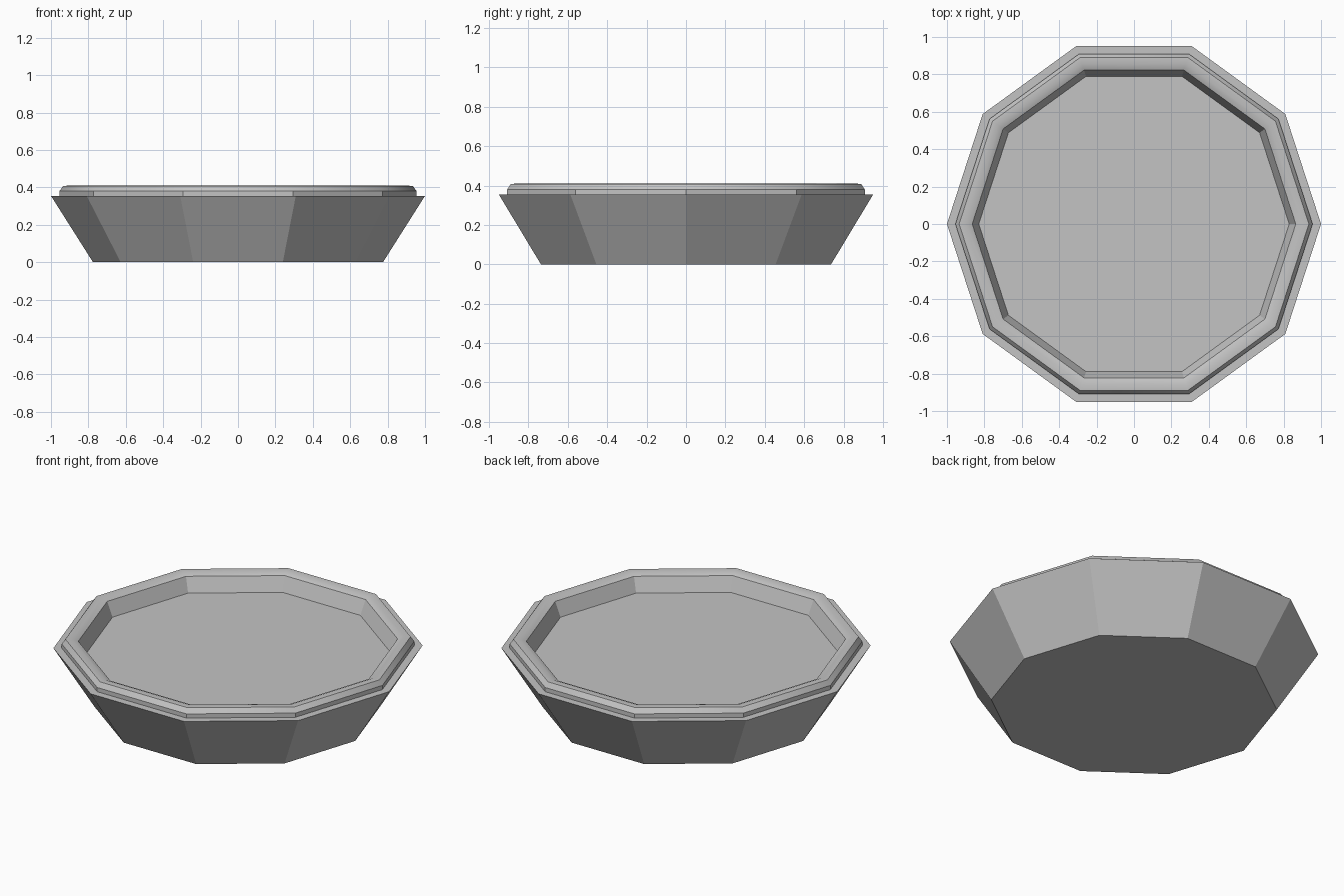
import bpy
import bmesh
from math import cos, sin, tau, radians

SIDES = 10

cube = bpy.data.objects.get("Cube")
if cube:
    bpy.data.objects.remove(cube, do_unlink=True)

# Single grey material
grey = bpy.data.materials.new("plain grey")
grey.use_nodes = True
colour = (0.55, 0.55, 0.55, 1)
grey.diffuse_color = colour
bsdf = next(n for n in grey.node_tree.nodes if n.type == 'BSDF_PRINCIPLED')
bsdf.inputs["Base Color"].default_value = colour
bsdf.inputs["Roughness"].default_value = 0.8


def revolve(name, profile, cap_first=False, cap_last=False):
    """Sweep (radius, height) points round z into a ten-sided shell."""
    bm = bmesh.new()
    rings = [[bm.verts.new((r * cos(tau * i / SIDES), r * sin(tau * i / SIDES), z))
              for i in range(SIDES)] for r, z in profile]
    for low, high in zip(rings, rings[1:]):
        for i in range(SIDES):
            j = (i + 1) % SIDES
            bm.faces.new((low[i], low[j], high[j], high[i]))
    if cap_first:
        bm.faces.new(rings[0][::-1])
    if cap_last:
        bm.faces.new(rings[-1])
    mesh = bpy.data.meshes.new(name)
    bm.to_mesh(mesh)
    bm.free()
    mesh.materials.append(grey)
    obj = bpy.data.objects.new(name, mesh)
    bpy.context.collection.objects.link(obj)
    bpy.ops.object.select_all(action='DESELECT')
    obj.select_set(True)
    bpy.context.view_layer.objects.active = obj
    bpy.ops.object.shade_smooth_by_angle(angle=radians(30))
    return obj


# Flared body with a narrow flat ledge round its top
revolve("dish_body", [(0.775, 0), (1.0, 0.355), (0.955, 0.355)], cap_first=True)

# Raised rim with bevelled edges, and the recessed floor inside it
revolve("rim_and_floor", [(0.955, 0.355), (0.955, 0.38), (0.935, 0.408), (0.90, 0.41),
                          (0.865, 0.395), (0.83, 0.31)], cap_last=True)
